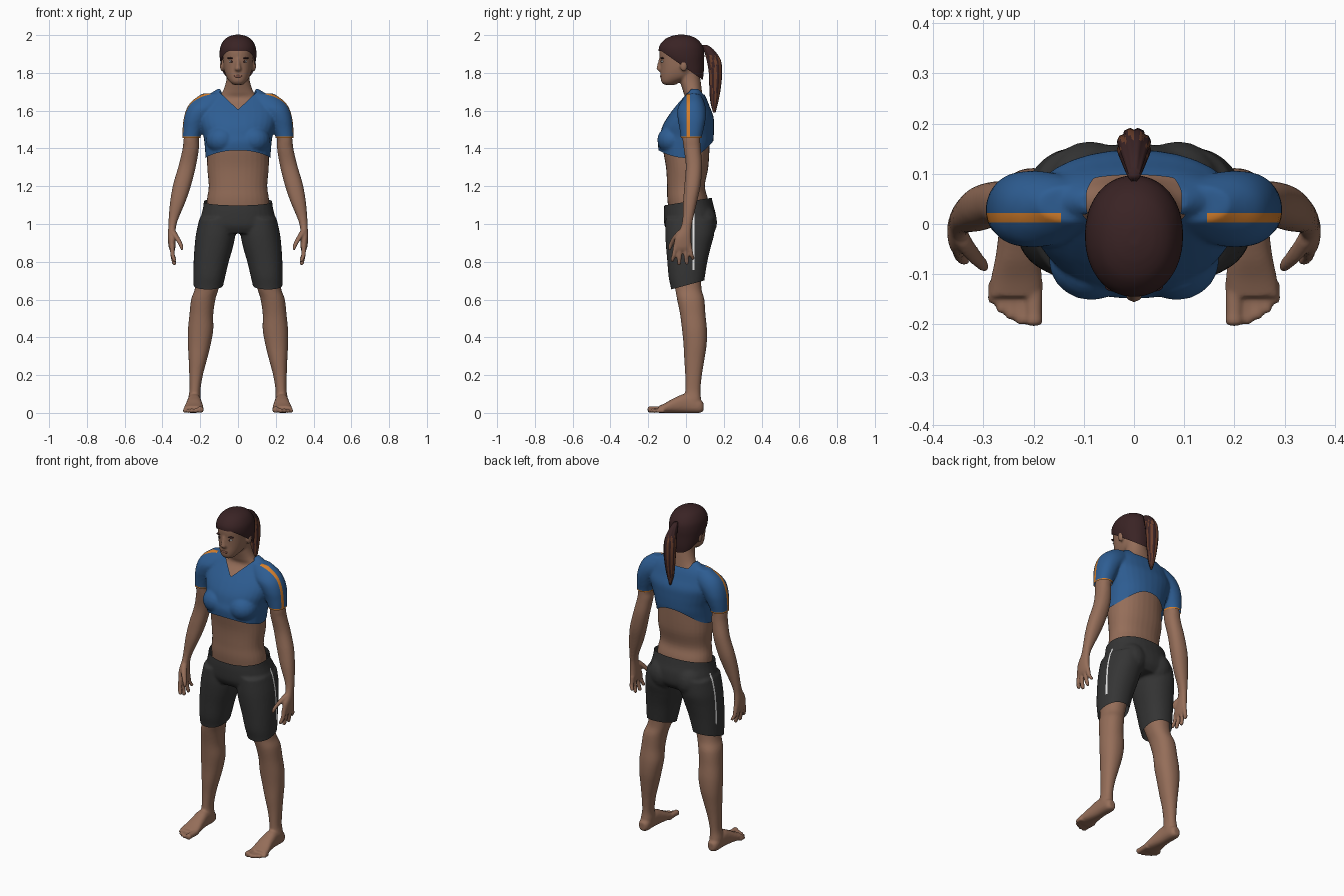
import bpy, bmesh, math
from mathutils import Vector, Matrix


def material(name, r, g, b):
    m = bpy.data.materials.new(name)
    m.diffuse_color = (r, g, b, 1)
    return m


SKIN = material("skin", 0.30, 0.155, 0.10)
BLUE = material("shirt blue", 0.027, 0.11, 0.29)
ORANGE = material("stripe orange", 0.66, 0.21, 0.025)
BLACK = material("shorts charcoal", 0.035, 0.035, 0.035)
WHITE = material("white", 0.8, 0.8, 0.8)
HAIR = material("dark hair", 0.042, 0.017, 0.018)
AUBURN = material("auburn strands", 0.15, 0.05, 0.025)
LIP = material("lips", 0.22, 0.09, 0.065)


def spline(rows, sub=5):
    """Smooth (Catmull-Rom) interpolation of ring rows."""
    out = []
    for i in range(len(rows) - 1):
        p0, p1, p2 = rows[max(i - 1, 0)], rows[i], rows[i + 1]
        p3 = rows[min(i + 2, len(rows) - 1)]
        for k in range(sub):
            t = k / sub
            out.append([0.5 * (2 * b + (c - a) * t + (2 * a - 5 * b + 4 * c - d) * t * t
                               + (3 * b - a - 3 * c + d) * t ** 3)
                        for a, b, c, d in zip(p0, p1, p2, p3)])
    return out + [list(rows[-1])]


def loft(bm, rows, axis="z", n=2.2, side=1, seg=32, groove=0):
    """Rows: position on axis, centre a, centre b, radius a, radius b."""
    rings = []
    for t, a, b, ra, rb in spline(rows):
        ring = []
        for i in range(seg):
            ang = 2 * math.pi * i / seg
            c, s = math.cos(ang), math.sin(ang)
            k = 1 - groove * (i % 4 == 0)
            u = a + k * ra * math.copysign(abs(c) ** (2 / n), c)
            v = b + k * rb * math.copysign(abs(s) ** (2 / n), s)
            ring.append(bm.verts.new((side * u, v, t) if axis == "z" else (side * u, t, v)))
        rings.append(ring)
    for r, q in zip(rings, rings[1:]):
        for i in range(seg):
            bm.faces.new((r[i - 1], r[i], q[i], q[i - 1]))
    bm.faces.new(rings[0])
    bm.faces.new(rings[-1])


def both(bm, rows, **kw):
    for s in (1, -1):
        loft(bm, rows, side=s, **kw)


def ball(bm, c, r):
    bmesh.ops.create_uvsphere(bm, u_segments=20, v_segments=12, radius=1,
                              matrix=Matrix.Translation(c) @ Matrix.Diagonal((*r, 1)))


def finish(bm, name, mats):
    bmesh.ops.recalc_face_normals(bm, faces=bm.faces)
    me = bpy.data.meshes.new(name)
    bm.to_mesh(me)
    bm.free()
    for m in mats:
        me.materials.append(m)
    for p in me.polygons:
        p.use_smooth = True
    ob = bpy.data.objects.new(name, me)
    bpy.context.collection.objects.link(ob)
    return ob


def fuse(bm, voxel, smooth):
    """Merge overlapping closed pieces into one smooth skin."""
    ob = finish(bm, "temp", [])
    r = ob.modifiers.new("remesh", "REMESH")
    r.mode, r.voxel_size = "VOXEL", voxel
    s = ob.modifiers.new("smooth", "SMOOTH")
    s.factor, s.iterations = 0.5, smooth
    dg = bpy.context.evaluated_depsgraph_get()
    me = bpy.data.meshes.new_from_object(ob.evaluated_get(dg))
    bpy.data.objects.remove(ob)
    out = bmesh.new()
    out.from_mesh(me)
    return out


def cut(bm, co, no, keep=None, clear=False):
    faces = [f for f in bm.faces if keep is None or keep(f.calc_center_median())]
    geom = faces + list({e for f in faces for e in f.edges}) + list({v for f in faces for v in f.verts})
    bmesh.ops.bisect_plane(bm, geom=geom, plane_co=co, plane_no=no, clear_outer=clear)


def trim(bm, h, above):
    """Trim along the curved edge z = h(x, y)."""
    for v in bm.verts:
        v.co.z -= h(v.co)
    cut(bm, (0, 0, 0), (0, 0, 1 if above else -1), clear=True)
    for v in bm.verts:
        v.co.z += h(v.co)


def paint(bm, index, rule):
    for f in bm.faces:
        if rule(f.calc_center_median()):
            f.material_index = index


# body: torso and neck, head, nose and ears
bm = bmesh.new()
loft(bm, [(1.0, 0, .02, .165, .10), (1.12, 0, .01, .165, .108), (1.2, 0, .0, .155, .10),
          (1.3, 0, .006, .163, .112), (1.42, 0, 0, .165, .125), (1.5, 0, .005, .18, .12),
          (1.6, 0, .03, .165, .085), (1.66, 0, .042, .115, .05), (1.7, 0, .035, .082, .05),
          (1.76, 0, .022, .062, .055), (1.82, 0, .01, .06, .055)])
loft(bm, [(1.737, 0, -.085, .025, .03), (1.752, 0, -.08, .043, .05), (1.78, 0, -.05, .062, .085),
          (1.82, 0, -.035, .074, .10), (1.87, 0, -.03, .079, .108), (1.92, 0, -.03, .08, .11),
          (1.96, 0, -.03, .068, .093), (1.98, 0, -.03, .04, .06)])
loft(bm, [(1.88, 0, -.13, .009, .012), (1.845, 0, -.135, .012, .016), (1.82, 0, -.137, .018, .019),
          (1.81, 0, -.133, .013, .012)], n=2)
for s in (1, -1):
    ball(bm, (s * .084, -.012, 1.838), (.012, .02, .03))
# arms, fingers and thumbs
both(bm, [(1.57, .21, .03, .05, .05), (1.46, .245, .028, .041, .047), (1.40, .25, .033, .043, .045),
          (1.31, .268, .042, .046, .043), (1.21, .295, .035, .048, .043), (1.12, .318, .022, .041, .037),
          (1.03, .341, .01, .026, .028), (.98, .349, 0, .02, .029), (.93, .351, -.015, .021, .042),
          (.88, .349, -.018, .018, .048), (.86, .347, -.018, .013, .042)])
for y0, y1, z1 in ((-.054, -.072, .80), (-.03, -.037, .782), (-.006, .004, .785), (.018, .036, .81)):
    both(bm, [(.89, .348, y0, .013, .013), (.84, .347, (y0 + y1) / 2, .012, .012),
              (z1 + .01, .338, y1, .011, .011), (z1, .337, y1, .006, .006)], n=2, seg=16)
both(bm, [(.965, .345, -.025, .015, .018), (.93, .325, -.055, .015, .018), (.89, .303, -.08, .012, .013),
          (.862, .296, -.088, .007, .008)], n=2, seg=16)
# legs, feet and toes
both(bm, [(.98, .12, .02, .08, .10), (.75, .15, .005, .07, .08), (.66, .165, .012, .063, .07),
          (.60, .184, .025, .064, .072), (.52, .194, .036, .063, .067), (.44, .198, .045, .067, .066),
          (.36, .205, .048, .06, .061), (.28, .213, .044, .048, .053), (.20, .222, .04, .036, .044),
          (.12, .228, .036, .029, .04), (.07, .231, .036, .034, .044), (.03, .232, .04, .033, .045)])
both(bm, [(.092, .232, .032, .018, .022), (.07, .232, .036, .032, .036), (0, .232, .05, .036, .05),
          (-.06, .232, .04, .043, .04), (-.11, .234, .026, .051, .026), (-.145, .237, .018, .052, .018)],
     axis="y", n=2.4)
for x, y, r in ((.199, -.203, .018), (.225, -.2, .012), (.245, -.19, .012), (.264, -.177, .0115), (.281, -.158, .011)):
    both(bm, [(-.115, x, r, r, r), (y + .025, x, r, r * .9, r * .9), (y + .008, x, r, r, r),
              (y, x, r, r * .6, r * .6)], axis="y", n=2, seg=16)
bm = fuse(bm, .006, 3)
# remove skin hidden by the clothes
hidden = [f for f in bm.faces for c in [f.calc_center_median()]
          if 1.49 < c.z < 1.58 or (.76 < c.z < 1.04 and abs(c.x) < .24)]
bmesh.ops.delete(bm, geom=hidden, context="FACES")
finish(bm, "body", [SKIN])

# shirt: chest, sleeves
bm = bmesh.new()
loft(bm, [(1.30, 0, -.008, .168, .13), (1.37, 0, -.008, .173, .135), (1.43, 0, -.003, .178, .146),
          (1.47, 0, .004, .184, .143), (1.52, 0, .012, .2, .136), (1.57, 0, .025, .21, .12),
          (1.62, 0, .034, .2, .092), (1.67, 0, .044, .172, .062), (1.715, 0, .046, .11, .034)])
both(bm, [(1.42, .249, .028, .046, .055), (1.46, .247, .028, .048, .056), (1.51, .236, .03, .057, .065),
          (1.56, .22, .03, .067, .074), (1.61, .19, .03, .082, .075), (1.65, .16, .035, .085, .06),
          (1.69, .12, .04, .07, .035)])
for s in (1, -1):
    ball(bm, (s * .085, -.072, 1.445), (.085, .08, .075))
bm = fuse(bm, .007, 4)
trim(bm, lambda c: 1.35 + (.04 if c.y < 0 else .09) * (c.y / .145) ** 2, False)
trim(bm, lambda c: 1.605 + .95 * abs(c.x) if c.y < .02 else 1.685 + 2 * max(0, abs(c.x) - .08), True)
on_sleeve = lambda c: abs(c.x) > .192 and c.z < 1.5
cut(bm, (0, 0, 1.455), (0, 0, -1), on_sleeve, True)
cut(bm, (0, 0, 1.463), (0, 0, 1), on_sleeve)
for y in (.003, .022):
    cut(bm, (0, y, 0), (0, 1, 0))
for s in (1, -1):
    cut(bm, (s * .145, 0, 0), (1, 0, 0), lambda c: c.z > 1.6)
paint(bm, 1, lambda c: c.z < 1.463 and on_sleeve(c))
paint(bm, 1, lambda c: .003 < c.y < .022 and abs(c.x) > .145 and (c.z > 1.6 or abs(c.x) > .245))
finish(bm, "shirt", [BLUE, ORANGE])

# shorts: hips, seat, legs with side stripes
bm = bmesh.new()
loft(bm, [(1.18, 0, .012, .178, .115), (1.10, 0, .015, .183, .13), (1.05, 0, .02, .194, .138),
          (.99, 0, .022, .208, .135), (.95, 0, .02, .205, .11)])
both(bm, [(1.03, .112, .022, .092, .13), (.95, .118, .02, .104, .13), (.88, .128, .013, .102, .119),
          (.80, .142, .007, .093, .106), (.72, .152, .004, .084, .096), (.66, .158, .006, .077, .086),
          (.60, .162, .01, .075, .084)])
for s in (1, -1):
    ball(bm, (s * .088, .072, 1.01), (.09, .093, .10))
bm = fuse(bm, .008, 4)
trim(bm, lambda c: 1.117 + .16 * c.y, True)
trim(bm, lambda c: .675 + .27 * c.y, False)
for y in (.034, .045):
    cut(bm, (0, y, 0), (0, 1, 0))
paint(bm, 1, lambda c: .034 < c.y < .045 and abs(c.x) > .17 and .76 < c.z < 1.06)
finish(bm, "shorts", [BLACK, WHITE])

# hair cap
bm = bmesh.new()
loft(bm, [(1.74, 0, .03, .06, .055), (1.80, 0, .014, .08, .08), (1.86, 0, -.012, .094, .108),
          (1.90, 0, -.023, .098, .12), (1.94, 0, -.026, .093, .116), (1.975, 0, -.026, .073, .09),
          (1.994, 0, -.025, .045, .055), (2.002, 0, -.025, .015, .02)], n=2.1)
bm = fuse(bm, .007, 3)
trim(bm, lambda c: min(1.917, 1.905 - .7 * (c.y + .115)), False)
finish(bm, "hair", [HAIR])

# ponytail with grooved strands
bm = bmesh.new()
loft(bm, [(1.948, 0, .098, .012, .014), (1.925, 0, .118, .02, .027), (1.87, 0, .146, .031, .038),
          (1.80, 0, .156, .035, .036), (1.72, 0, .154, .029, .031), (1.65, 0, .15, .02, .022),
          (1.59, 0, .15, .005, .007)], n=2, groove=.12)
paint(bm, 1, lambda c: c.z < 1.9 and int((math.atan2(c.y - .152, c.x) + 4) / .393) % 2 == 0)
finish(bm, "ponytail", [HAIR, AUBURN])

# face details: eyes, pupils, brows, lips
for name, mat, x, y, z, r in (("eye", WHITE, .034, -.124, 1.86, (.014, .008, .006)),
                              ("pupil", HAIR, .034, -.128, 1.86, (.006, .006, .006)),
                              ("brow", HAIR, .036, -.125, 1.878, (.022, .01, .005)),
                              ("lips", LIP, 0, -.128, 1.782, (.024, .01, .008))):
    bm = bmesh.new()
    for s in ((1, -1) if x else (1,)):
        ball(bm, (s * x, y, z), r)
    finish(bm, name, [mat])
